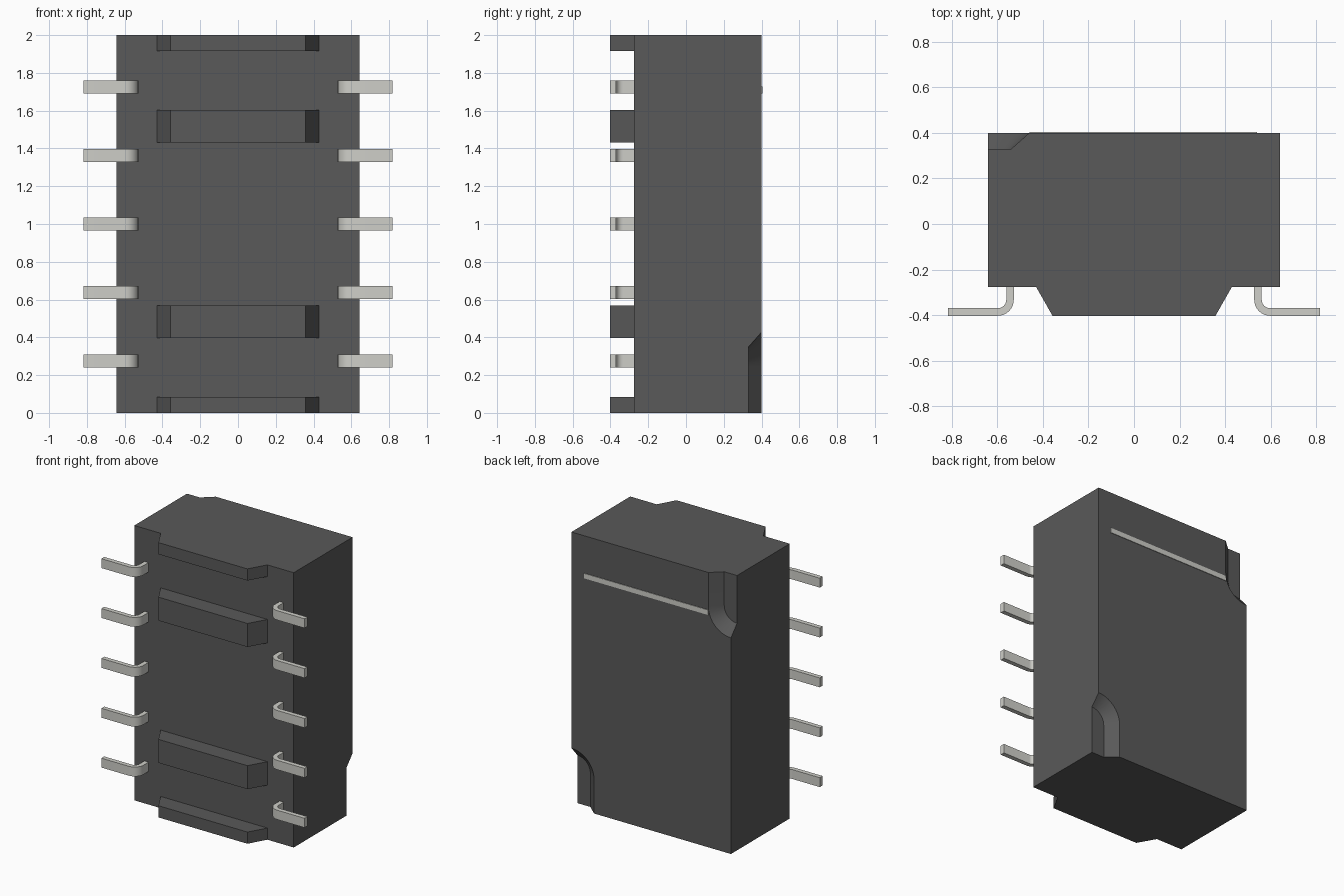
import bpy, bmesh
from math import sin, cos, pi, radians

if "Cube" in bpy.data.objects:
    bpy.data.objects.remove(bpy.data.objects["Cube"])


def material(name, color):
    m = bpy.data.materials.new(name)
    m.diffuse_color = (*color, 1)
    m.use_nodes = True
    m.node_tree.nodes["Principled BSDF"].inputs["Base Color"].default_value = m.diffuse_color
    return m


DARK = material("dark_plastic", (0.10, 0.10, 0.10))
METAL = material("light_metal", (0.62, 0.62, 0.58))
HX, FRONT, FLOOR, BACK, FOOT = 0.642, -0.276, 0.33, 0.40, -0.403


def loft(name, ring_a, ring_b, mat):
    """Solid between two rings with equal point counts."""
    bm = bmesh.new()
    a = [bm.verts.new(p) for p in ring_a]
    b = [bm.verts.new(p) for p in ring_b]
    bm.faces.new(a[::-1])
    bm.faces.new(b)
    for i in range(len(a)):
        j = (i + 1) % len(a)
        bm.faces.new((a[i], a[j], b[j], b[i]))
    bmesh.ops.recalc_face_normals(bm, faces=bm.faces[:])
    me = bpy.data.meshes.new(name)
    bm.to_mesh(me)
    bm.free()
    ob = bpy.data.objects.new(name, me)
    bpy.context.collection.objects.link(ob)
    me.materials.append(mat)
    return ob


def prism(name, profile, z0, z1, mat):
    return loft(name, [(x, y, z0) for x, y in profile],
                [(x, y, z1) for x, y in profile], mat)


def activate(ob):
    bpy.ops.object.select_all(action='DESELECT')
    ob.select_set(True)
    bpy.context.view_layer.objects.active = ob


def smooth(ob):
    activate(ob)
    bpy.ops.object.shade_smooth_by_angle(angle=radians(30))


def arc(cx, cy, r, a0, a1, n):
    return [(cx + r * cos(a0 + (a1 - a0) * i / n),
             cy + r * sin(a0 + (a1 - a0) * i / n)) for i in range(n + 1)]


# Housing block
body = prism("housing", [(-HX, FRONT), (HX, FRONT), (HX, BACK), (-HX, BACK)],
             0, 2, DARK)

# Sloped, round-ended notches in two opposite back corners
def notch_ring(y, flip):
    r = 0.103 + (y - FLOOR) / (BACK - FLOOR) * 0.079
    pts = [(0.8, -0.1), (HX - r, -0.1)]
    pts += arc(HX, 0.245, r, pi, pi / 2, 10) + [(0.8, 0.245 + r)]
    return [(-x, y, 2 - z) if flip else (x, y, z) for x, z in pts]


for flip in (False, True):
    cutter = loft("notch_cutter", notch_ring(FLOOR, flip),
                  notch_ring(BACK + 0.03, flip), DARK)
    cutter.hide_render = True
    mod = body.modifiers.new("notch", 'BOOLEAN')
    mod.operation = 'DIFFERENCE'
    mod.solver = 'EXACT'
    mod.object = cutter
    activate(body)
    bpy.ops.object.modifier_apply(modifier=mod.name)
    bpy.data.objects.remove(cutter)
smooth(body)

# Standoff ribs on the front face
rib = [(-0.43, FRONT), (-0.358, FOOT), (0.358, FOOT), (0.43, FRONT)]
for z0, z1 in ((0, 0.085), (0.397, 0.568), (1.432, 1.603), (1.915, 2)):
    prism("standoff_rib", rib, z0, z1, DARK)

# Bent pins, five per side
T, R = 0.033, 0.07
cx, cy = 0.528 + R, FOOT + R
pin = [(0.528, FRONT + 0.02)] + arc(cx, cy, R, pi, 1.5 * pi, 8)
pin += [(0.818, FOOT), (0.818, FOOT + T)]
pin += arc(cx, cy, R - T, 1.5 * pi, pi, 8) + [(0.528 + T, FRONT + 0.02)]
for side in (-1, 1):
    for i in range(5):
        z = 1 + (i - 2) * 0.363
        smooth(prism("pin", [(side * x, y) for x, y in pin],
                     z - 0.034, z + 0.034, METAL))

# Thin marking strip on the back
prism("marking_strip", [(-0.46, BACK - 0.01), (0.54, BACK - 0.01),
                        (0.54, BACK + 0.004), (-0.46, BACK + 0.004)],
      1.692, 1.728, METAL)
